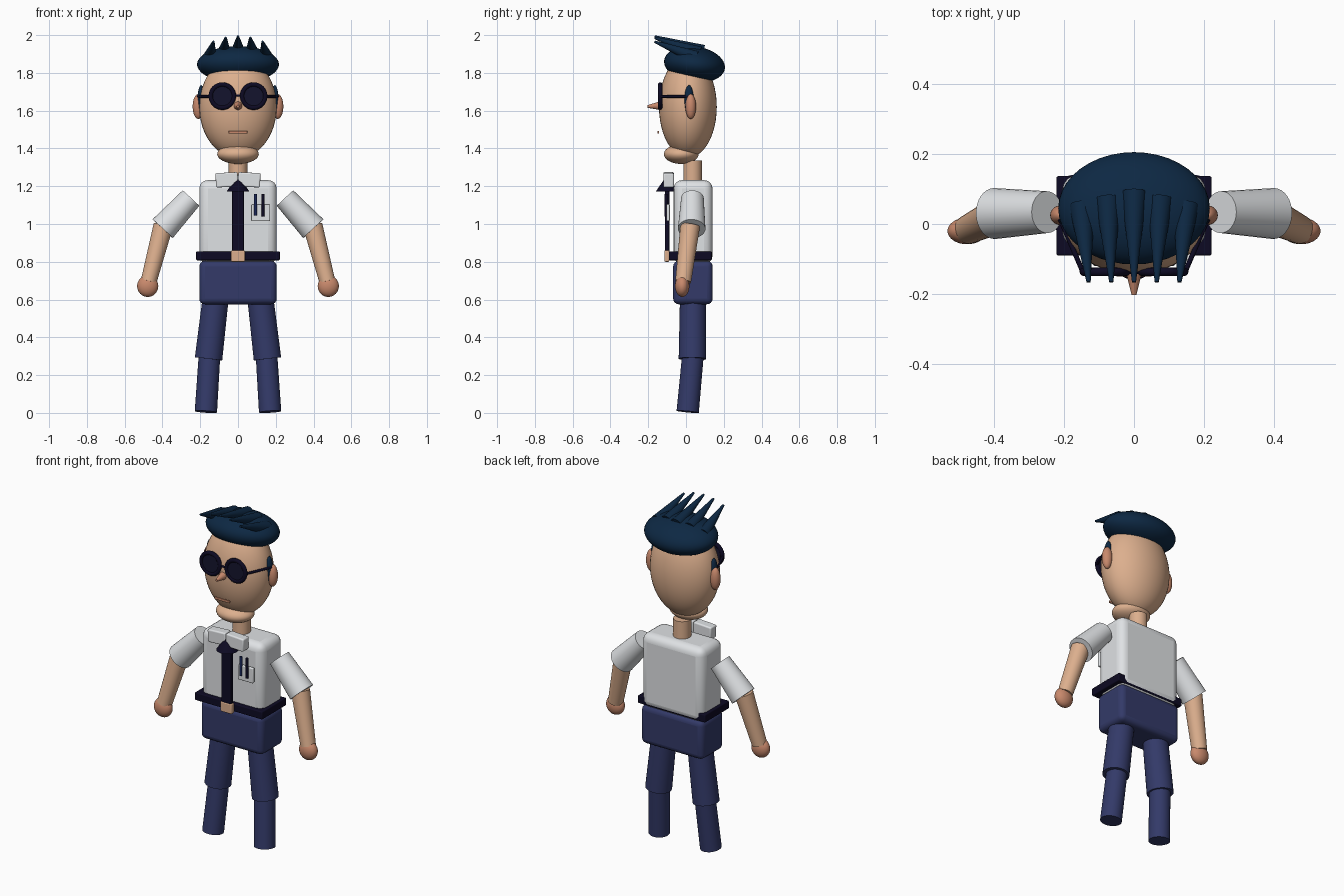
import bpy, math
from mathutils import Vector


def mat(name, r, g, b):
    m = bpy.data.materials.new(name)
    m.diffuse_color = (r, g, b, 1)
    return m


SKIN = mat("skin", 0.72, 0.43, 0.27)
BLUSH = mat("warm skin", 0.58, 0.25, 0.15)
SHIRT = mat("shirt white", 0.74, 0.76, 0.78)
PANTS = mat("trouser blue", 0.033, 0.042, 0.14)
HAIR = mat("hair blue", 0.004, 0.021, 0.056)
DARK = mat("dark navy", 0.004, 0.003, 0.017)
LENS = mat("lens", 0.007, 0.007, 0.026)
PEN = mat("pen blue", 0.01, 0.02, 0.1)


def finish(name, m, angle=40):
    o = bpy.context.object
    o.name = name
    o.data.materials.append(m)
    bpy.ops.object.shade_smooth_by_angle(angle=math.radians(angle))
    return o


def ball(name, m, loc, radii, rx=0.0):
    bpy.ops.mesh.primitive_uv_sphere_add(segments=40, ring_count=24, radius=1, location=loc,
                                         rotation=(rx, 0, 0))
    bpy.context.object.scale = radii
    return finish(name, m)


def rod(name, m, a, b, r1, r2, verts=32):
    """Tapered cylinder from a to b."""
    a, b = Vector(a), Vector(b)
    d = b - a
    bpy.ops.mesh.primitive_cone_add(vertices=verts, radius1=r1, radius2=r2, depth=d.length,
                                    location=(a + b) / 2)
    bpy.context.object.rotation_euler = d.to_track_quat('Z', 'Y').to_euler()
    return finish(name, m)


def box(name, m, lo, hi, bevel=0.0, ry=0.0):
    """Box between two corners with rounded edges."""
    lo, hi = Vector(lo), Vector(hi)
    bpy.ops.mesh.primitive_cube_add(size=1, location=(lo + hi) / 2, rotation=(0, ry, 0))
    o = bpy.context.object
    for v in o.data.vertices:
        v.co = [c * s for c, s in zip(v.co, hi - lo)]
    if bevel:
        b = o.modifiers.new("bevel", 'BEVEL')
        b.width, b.segments = bevel, 4
    return finish(name, m)


# Head
ball("head", SKIN, (0, 0.01, 1.62), (0.205, 0.153, 0.27))
ball("chin", SKIN, (0, -0.025, 1.37), (0.11, 0.092, 0.052))
rod("neck", SKIN, (0, 0.035, 1.2), (0, 0.035, 1.335), 0.049, 0.049)
rod("nose", BLUSH, (0, -0.125, 1.627), (0, -0.203, 1.622), 0.026, 0.007)
box("mouth", BLUSH, (-0.05, -0.151, 1.478), (0.05, -0.142, 1.493), 0.003)

# Hair cap and swept spikes
ball("hair_cap", HAIR, (0, 0.045, 1.845), (0.217, 0.162, 0.095), math.radians(-8))
for i in range(-2, 3):
    k = abs(i)
    rod("hair_spike", HAIR, (0.075 * i, 0.09 - 0.018 * k, 1.912 - 0.008 * k * k),
        (0.065 * i, -0.166, 1.993 - 0.007 * k * k), 0.037, 0.006, 24)

# Torso
box("shirt_body", SHIRT, (-0.205, -0.066, 0.79), (0.205, 0.141, 1.232), 0.045)
box("pelvis", PANTS, (-0.205, -0.068, 0.575), (0.205, 0.141, 0.805), 0.03)
box("belt", DARK, (-0.222, -0.09, 0.808), (0.222, 0.137, 0.855), 0.006)
box("buckle", SKIN, (-0.037, -0.115, 0.8), (0.037, -0.088, 0.86), 0.006)
box("tie", DARK, (-0.032, -0.112, 0.83), (0.032, -0.088, 1.18), 0.004)
rod("tie_knot", DARK, (0, -0.1, 1.172), (0, -0.1, 1.242), 0.06, 0.012)

# Pocket and pens
box("pocket", SHIRT, (0.07, -0.104, 1.015), (0.17, -0.086, 1.105), 0.005)
rod("pen_left", PEN, (0.093, -0.106, 1.045), (0.093, -0.106, 1.158), 0.008, 0.008, 16)
rod("pen_right", DARK, (0.133, -0.106, 1.04), (0.133, -0.106, 1.158), 0.008, 0.008, 16)

# Glasses bridge
rod("glasses_bridge", DARK, (-0.03, -0.136, 1.68), (0.03, -0.136, 1.68), 0.007, 0.007, 16)

# Mirrored parts
for s, side in ((-1, "left"), (1, "right")):
    ball(side + "_ear", BLUSH, (0.21 * s, 0.025, 1.622), (0.03, 0.028, 0.066))
    ball(side + "_sideburn", HAIR, (0.195 * s, 0.016, 1.65), (0.02, 0.025, 0.085))
    box(side + "_collar", SHIRT, (min(0, s) * 0.118, -0.12, 1.196),
        (max(0, s) * 0.118, -0.064, 1.272), 0.008, math.radians(3 * s))

    # Glasses
    bpy.ops.mesh.primitive_torus_add(location=(0.083 * s, -0.137, 1.677), rotation=(math.pi / 2, 0, 0),
                                     major_radius=0.061, minor_radius=0.012,
                                     major_segments=40, minor_segments=12)
    finish(side + "_glasses_rim", DARK)
    rod(side + "_lens", LENS, (0.083 * s, -0.131, 1.677), (0.083 * s, -0.143, 1.677), 0.06, 0.06)
    rod(side + "_temple", DARK, (0.147 * s, -0.136, 1.675), (0.214 * s, 0.02, 1.675), 0.007, 0.007, 16)

    # Arm
    rod(side + "_sleeve", SHIRT, (0.249 * s, 0.034, 1.137), (0.399 * s, 0.03, 0.975), 0.06, 0.073)
    rod(side + "_forearm", SKIN, (0.396 * s, 0.022, 0.99), (0.473 * s, -0.015, 0.695), 0.052, 0.042)
    ball(side + "_hand", BLUSH, (0.478 * s, -0.02, 0.671), (0.056, 0.038, 0.057))

    # Leg
    rod(side + "_thigh", PANTS, (0.117 * s, 0.037, 0.62), (0.156 * s, 0.034, 0.286), 0.069, 0.073)
    rod(side + "_shin", PANTS, (0.15 * s, 0.038, 0.32), (0.17 * s, 0.009, 0.006), 0.057, 0.059)
